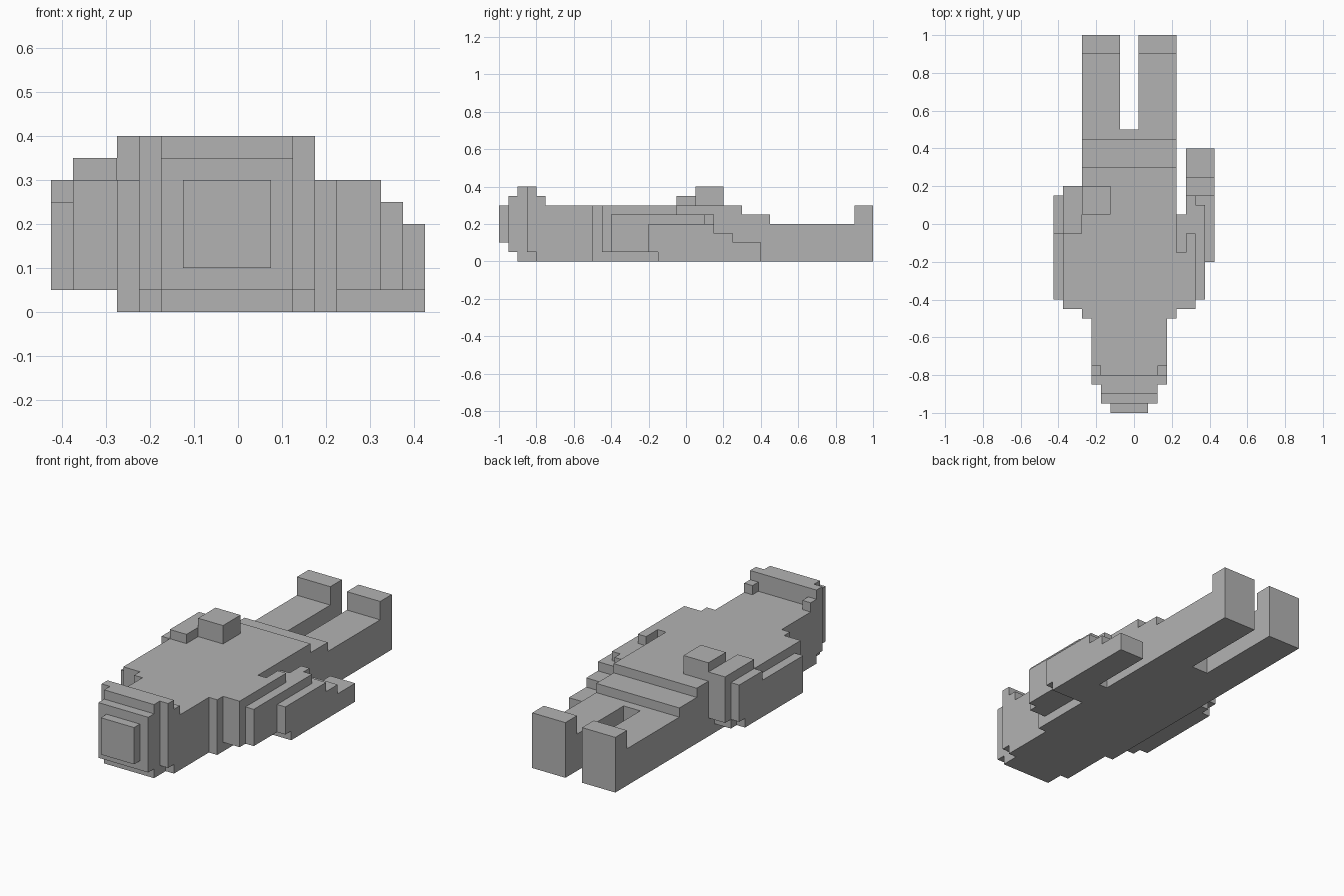
import bpy
import bmesh
from mathutils import Vector

UNIT = 0.05
# The body's mirror plane sits half a block off the centre
CENTRE = Vector((-UNIT / 2, 0, 0))

default_cube = bpy.data.objects.get("Cube")
if default_cube:
    bpy.data.objects.remove(default_cube, do_unlink=True)

grey = bpy.data.materials.new("plain grey")
grey.use_nodes = True
colour = (0.45, 0.45, 0.45, 1)
grey.diffuse_color = colour
grey.node_tree.nodes["Principled BSDF"].inputs["Base Color"].default_value = colour


def add_block(bm, across, along, up):
    """Add one box, given its start and end in blocks on each axis."""
    corners = bmesh.ops.create_cube(bm, size=1)["verts"]
    for vert in corners:
        position = [
            span[1] if value > 0 else span[0]
            for value, span in zip(vert.co, (across, along, up))
        ]
        vert.co = Vector(position) * UNIT + CENTRE


def build_part(name, blocks):
    """Make one flat-shaded object out of several boxes."""
    mesh = bpy.data.meshes.new(name)
    bm = bmesh.new()
    for across, along, up in blocks:
        add_block(bm, across, along, up)
    bm.to_mesh(mesh)
    bm.free()
    mesh.materials.append(grey)
    part = bpy.data.objects.new(name, mesh)
    bpy.context.collection.objects.link(part)
    return part


def build_pair(name, blocks):
    """Make a left part and its mirror image on the right."""
    build_part("left_" + name, blocks)
    mirrored = [((-a[1], -a[0]), along, up) for a, along, up in blocks]
    build_part("right_" + name, mirrored)


# Head, stepping outwards from the crown
build_part("head", [
    ((-2, 2), (-20, -19), (2, 6)),
    ((-3, 3), (-19, -18), (1, 7)),
    ((-3, 3), (-18, -16), (0, 8)),
    ((-4, 4), (-17, -16), (1, 8)),
])
build_pair("jaw_corner", [((3, 4), (-16, -15), (6, 7))])

# Trunk
build_part("chest", [((-4, 4), (-16, -10), (0, 6))])
build_part("torso", [((-5, 5), (-10, 6), (0, 6))])
build_part("hips", [
    ((-5, 5), (6, 9), (0, 5)),
    ((-5, 5), (9, 10), (0, 4)),
])

# Legs with upturned feet
build_pair("leg", [((1, 5), (10, 20), (0, 4))])
build_pair("foot", [((1, 5), (18, 20), (4, 6))])

# Left arm, lying flat along the body
build_part("left_upper_arm", [
    ((5, 6), (-9, -3), (1, 6)),
    ((5, 6), (-3, 1), (0, 5)),
    ((6, 7), (-9, -1), (1, 6)),
    ((6, 7), (-1, 3), (1, 5)),
    ((7, 8), (-8, 2), (1, 5)),
    ((8, 9), (-4, 3), (1, 4)),
])
build_part("left_forearm", [
    ((6, 9), (-3, 3), (0, 4)),
    ((6, 9), (3, 5), (0, 3)),
    ((6, 9), (5, 8), (0, 2)),
])

# Right arm, folded with the hand resting on the belly
build_part("right_upper_arm", [
    ((-7, -5), (-9, 3), (1, 6)),
    ((-8, -7), (-8, 2), (1, 5)),
])
build_part("right_forearm", [
    ((-7, -5), (-1, 4), (2, 7)),
    ((-8, -7), (-1, 3), (2, 6)),
])
build_part("right_hand", [((-5, -2), (1, 4), (6, 8))])
